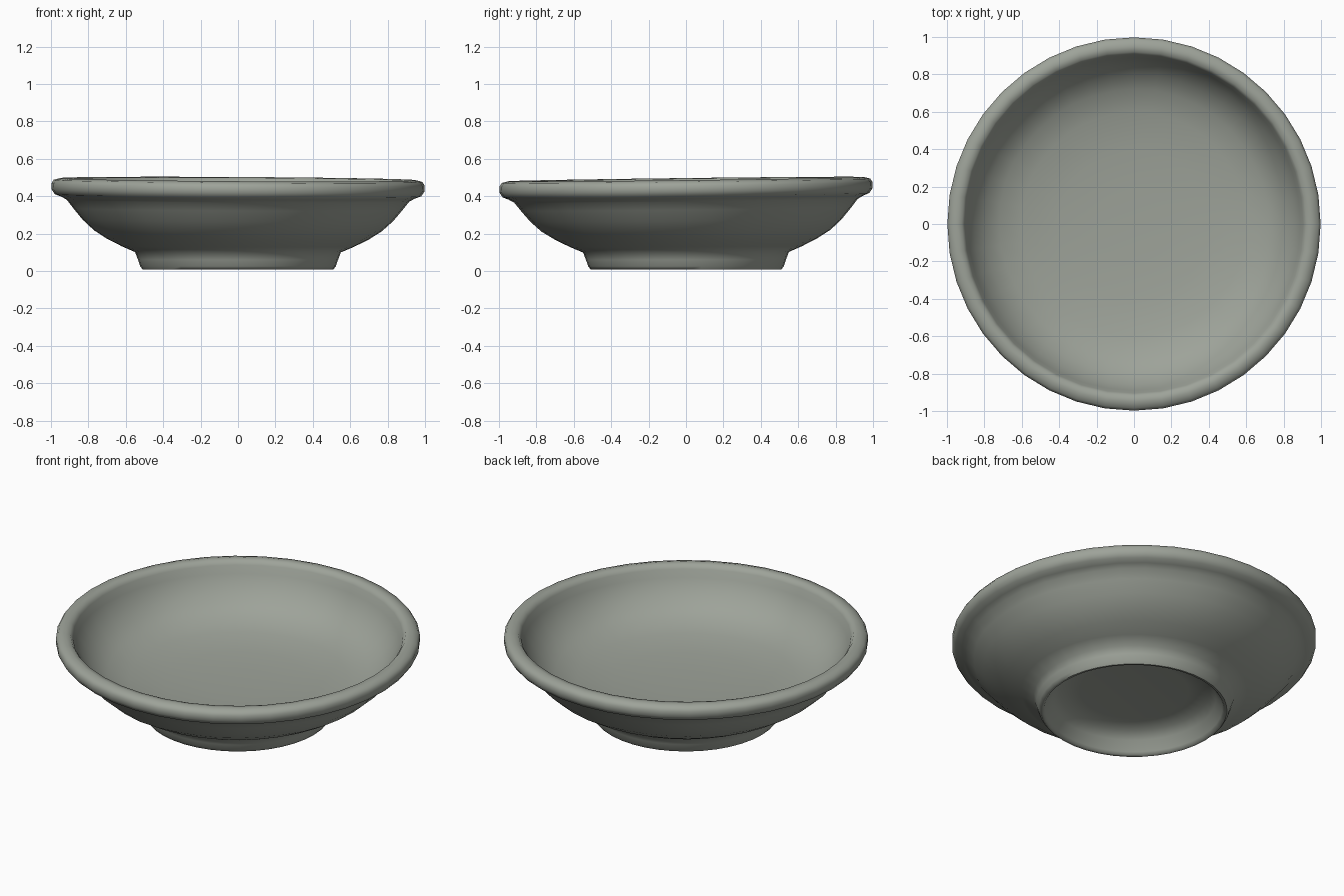
import bpy
import bmesh
import math

cube = bpy.data.objects.get("Cube")
if cube:
    bpy.data.objects.remove(cube, do_unlink=True)

# Glaze colour
glaze = bpy.data.materials.new("grey green glaze")
glaze.use_nodes = True
colour = (0.34, 0.365, 0.32, 1)
glaze.diffuse_color = colour
glaze.node_tree.nodes["Principled BSDF"].inputs["Base Color"].default_value = colour

# Half section: recess under the foot, foot ring, outer wall, rolled rim, inside
PROFILE = [
    (0, 0.13), (0.3, 0.13), (0.41, 0.12), (0.45, 0.08), (0.485, 0.025),
    (0.495, 0.01), (0.51, 0.008), (0.523, 0.025), (0.535, 0.06), (0.55, 0.1),
    (0.62, 0.13), (0.7, 0.17), (0.77, 0.215), (0.83, 0.27), (0.88, 0.33),
    (0.915, 0.375), (0.945, 0.392), (0.98, 0.405), (0.997, 0.43), (0.998, 0.462),
    (0.985, 0.482), (0.95, 0.491), (0.92, 0.487), (0.905, 0.465), (0.89, 0.42),
    (0.855, 0.36), (0.8, 0.295), (0.72, 0.245), (0.6, 0.21), (0.4, 0.188),
    (0.2, 0.18), (0, 0.178),
]
SEGMENTS = 40

# Turn the section into the bowl
bm = bmesh.new()
verts = [bm.verts.new((r, 0, z)) for r, z in PROFILE]
edges = [bm.edges.new(pair) for pair in zip(verts, verts[1:])]
bmesh.ops.spin(bm, geom=verts + edges, cent=(0, 0, 0), axis=(0, 0, 1),
               angle=math.tau, steps=SEGMENTS)
bmesh.ops.remove_doubles(bm, verts=bm.verts, dist=0.0005)

# Hand-made unevenness: a slightly tilted rim and a faintly wavy outer wall
for v in bm.verts:
    x, y, z = v.co
    a = math.atan2(y, x)
    if 0.2 < z < 0.4:
        wave = 1 + 0.006 * math.sin(7 * a + 1) * math.sin(3 * a)
        v.co.x *= wave
        v.co.y *= wave
    v.co.z += (0.012 * y - 0.006 * x) * min(1, z / 0.4)
bmesh.ops.recalc_face_normals(bm, faces=bm.faces)

mesh = bpy.data.meshes.new("bowl")
bm.to_mesh(mesh)
bm.free()
mesh.materials.append(glaze)
bowl = bpy.data.objects.new("bowl", mesh)
bpy.context.collection.objects.link(bowl)

# Smooth glaze
bpy.ops.object.select_all(action="DESELECT")
bowl.select_set(True)
bpy.context.view_layer.objects.active = bowl
bpy.ops.object.shade_smooth_by_angle(angle=math.radians(60))
